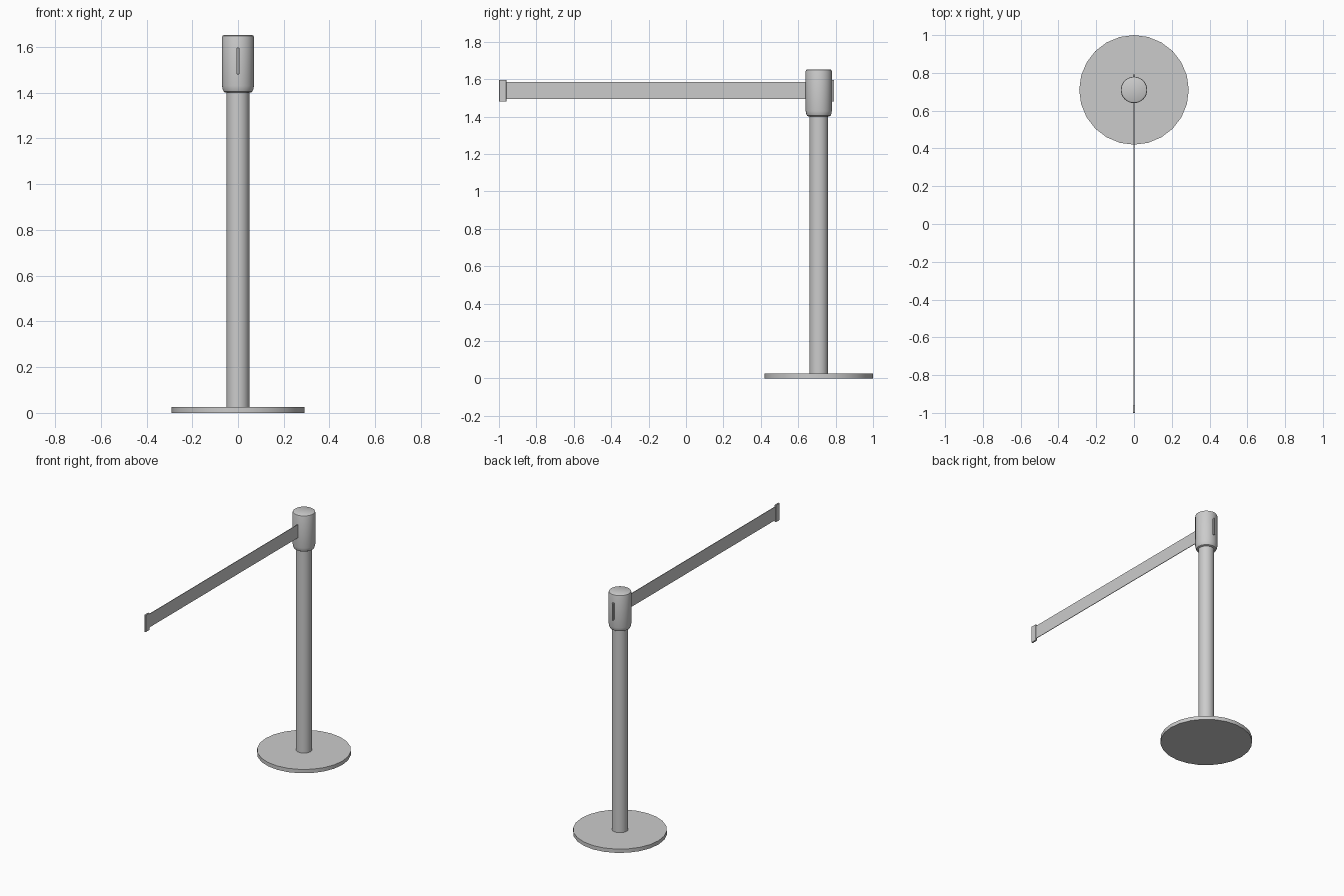
import bpy, bmesh, math

if "Cube" in bpy.data.objects:
    bpy.data.objects.remove(bpy.data.objects["Cube"])

POST_Y = 0.71


def finish(name, bm, smooth=False):
    bmesh.ops.recalc_face_normals(bm, faces=bm.faces)
    me = bpy.data.meshes.new(name)
    bm.to_mesh(me)
    bm.free()
    ob = bpy.data.objects.new(name, me)
    bpy.context.collection.objects.link(ob)
    if smooth:
        bpy.ops.object.select_all(action='DESELECT')
        ob.select_set(True)
        bpy.context.view_layer.objects.active = ob
        bpy.ops.object.shade_smooth_by_angle(angle=math.radians(35))
    return ob


def turned(name, profile, sides):
    """Closed turned solid around the post axis from (radius, z) points."""
    bm = bmesh.new()
    rings = [[bm.verts.new((r * math.sin(2 * math.pi * i / sides),
                            POST_Y + r * math.cos(2 * math.pi * i / sides), z))
              for i in range(sides)] for r, z in profile]
    for a, b in zip(rings, rings[1:]):
        for i in range(sides):
            j = (i + 1) % sides
            bm.faces.new((a[i], a[j], b[j], b[i]))
    bm.faces.new(rings[0])
    bm.faces.new(rings[-1])
    return finish(name, bm, True)


def box(name, x, y0, y1, z0, z1, bevel=0.0):
    bm = bmesh.new()
    bmesh.ops.create_cube(bm, size=1)
    for v in bm.verts:
        v.co.x *= 2 * x
        v.co.y = y0 if v.co.y < 0 else y1
        v.co.z = z0 if v.co.z < 0 else z1
    if bevel:
        bmesh.ops.bevel(bm, geom=bm.edges[:], offset=bevel, segments=1, affect='EDGES')
    return finish(name, bm)


# Floor plate and post
turned("base_plate", [(0.29, 0.0), (0.29, 0.026)], 24)
turned("post", [(0.05, 0.02), (0.05, 1.42)], 32)

# Belt housing with rounded lower rim and chamfered top
turned("belt_housing", [(0.058, 1.402), (0.063, 1.405), (0.067, 1.415), (0.07, 1.43),
                        (0.07, 1.643), (0.068, 1.649), (0.061, 1.653)], 32)

# Belt, its end clip, and the receiver on the back of the housing
box("belt", 0.002, -0.965, 0.66, 1.495, 1.586)
box("belt_end_clip", 0.006, -1.0, -0.96, 1.48, 1.597, 0.002)
box("back_receiver_clip", 0.006, 0.755, 0.792, 1.48, 1.597, 0.002)
